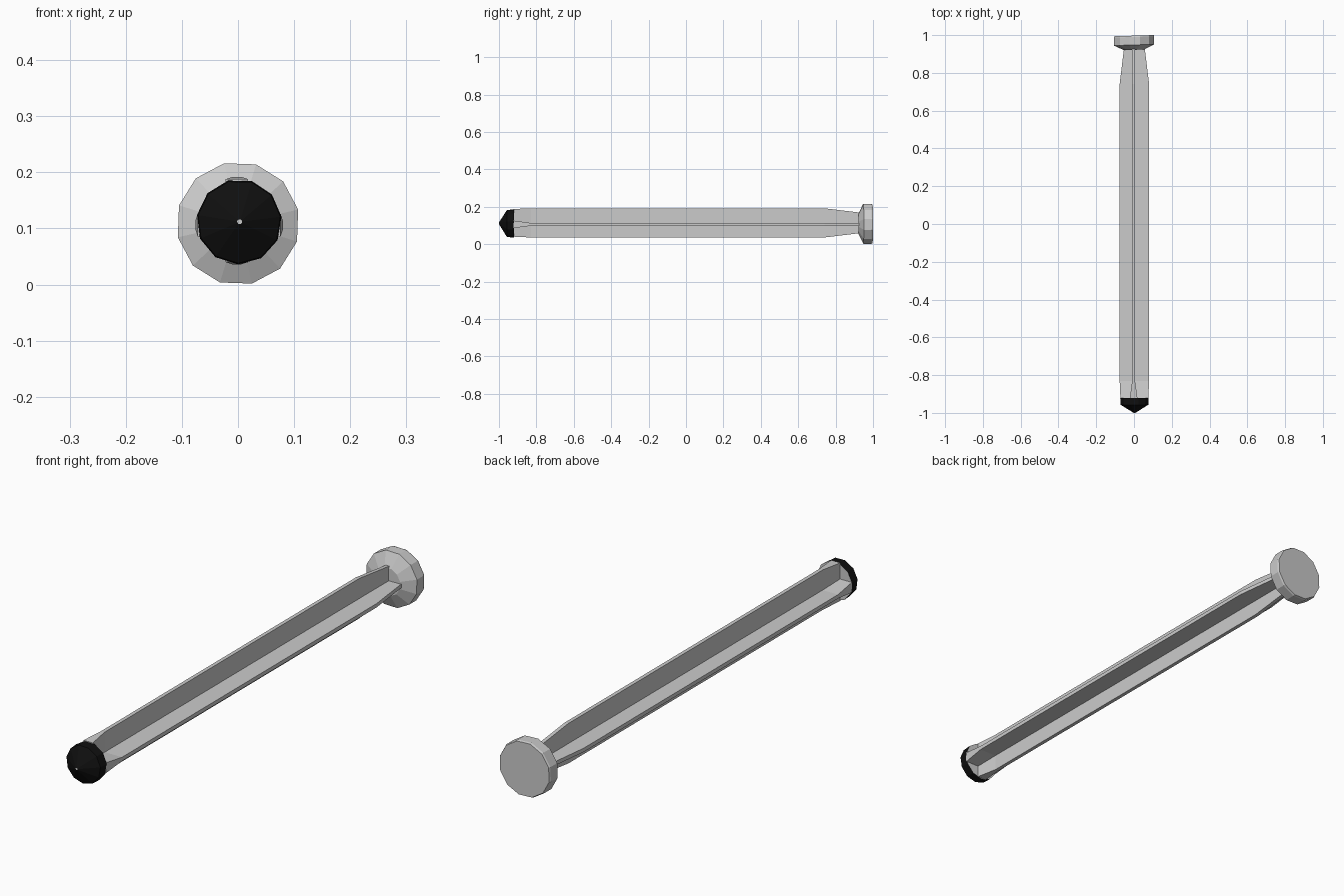
import bpy, bmesh
from math import cos, sin, radians, pi

if "Cube" in bpy.data.objects:
    bpy.data.objects.remove(bpy.data.objects["Cube"])


def ring(n, r, y, cx, cz, start, yaw=0.0):
    """Regular n-gon facing y, optionally leaning along x."""
    pts = []
    for i in range(n):
        a = radians(start) + 2 * pi * i / n
        x = cx + r * cos(a)
        pts.append((x, y + yaw * x, cz + r * sin(a)))
    return pts


def plus(r, t, y, cx=0.002, cz=0.114, ox=-0.004, oz=-0.008):
    """Cross-shaped section: fin reach r, half thickness t, fins offset by ox/oz."""
    x0, x1, z0, z1 = cx - r, cx + r, cz - r, cz + r
    a, b, c, d = cx + ox - t, cx + ox + t, cz + oz - t, cz + oz + t
    xz = [(x1, c), (x1, d), (b, d), (b, z1), (a, z1), (a, d),
          (x0, d), (x0, c), (a, c), (a, z0), (b, z0), (b, c)]
    return [(x, y, z) for x, z in xz]


def loft(name, rings, mats=()):
    """Skin a list of equal rings and close both ends."""
    bm = bmesh.new()
    rows = [[bm.verts.new(p) for p in r] for r in rings]
    n = len(rows[0])
    for lo, hi in zip(rows, rows[1:]):
        for i in range(n):
            j = (i + 1) % n
            bm.faces.new((lo[i], lo[j], hi[j], hi[i]))
    for end in (rows[0], rows[-1]):
        f = bm.faces.new(end)
        if len(mats) > 1:
            f.material_index = 1
    bmesh.ops.recalc_face_normals(bm, faces=bm.faces)
    me = bpy.data.meshes.new(name)
    bm.to_mesh(me)
    bm.free()
    for m in mats:
        me.materials.append(m)
    ob = bpy.data.objects.new(name, me)
    bpy.context.collection.objects.link(ob)
    return ob


black = bpy.data.materials.new("black")
black.diffuse_color = (0.005, 0.005, 0.005, 1)
black.use_nodes = True
black.node_tree.nodes["Principled BSDF"].inputs["Base Color"].default_value = black.diffuse_color
grey = bpy.data.materials.new("grey")
grey.diffuse_color = (0.6, 0.6, 0.6, 1)
grey.use_nodes = True
grey.node_tree.nodes["Principled BSDF"].inputs["Base Color"].default_value = grey.diffuse_color

# finned shaft: flared at the tip, narrowed toward the head
loft("finned_shaft", [plus(0.074, 0.020, -0.922), plus(0.078, 0.0075, -0.83),
                      plus(0.078, 0.0075, 0.74), plus(0.055, 0.0075, 0.93)], [grey])

# black pointed tip with grey end faces
loft("tip_cap", [ring(11, 0.0045, -1.0, 0.003, 0.112, 7),
                 ring(11, 0.074, -0.957, 0.002, 0.112, 7),
                 ring(11, 0.076, -0.92, 0.002, 0.112, 7)], [black, grey])

# slightly tilted disc head with a bevelled front
loft("head_disc", [ring(12, 0.055, 0.922, 0, 0.109, 13, 0.03),
                   ring(12, 0.110, 0.948, 0, 0.109, 13, 0.03),
                   ring(12, 0.110, 0.990, 0, 0.109, 13, 0.03),
                   ring(12, 0.107, 0.997, 0, 0.109, 13, 0.03)], [grey])
